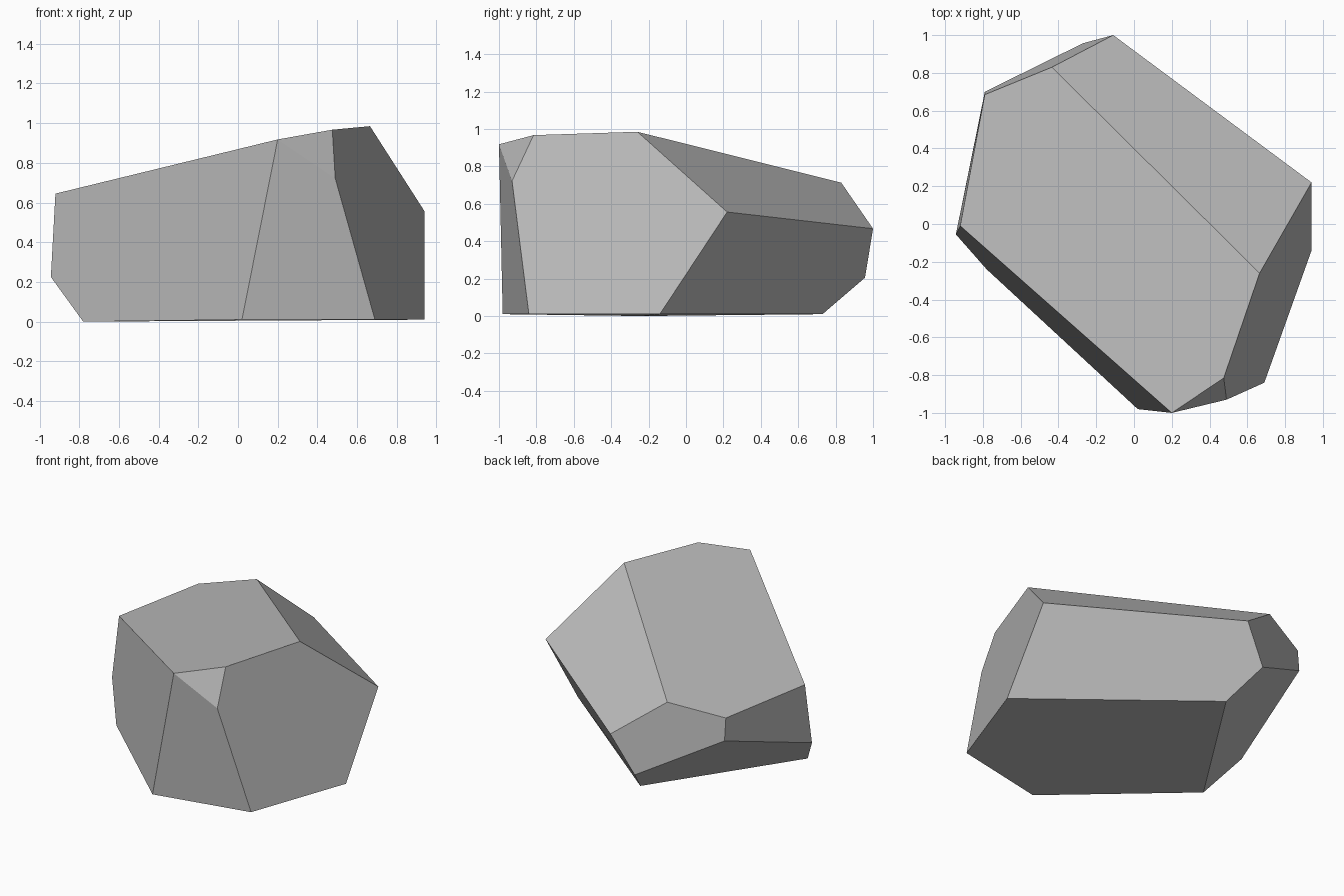
import bpy
import bmesh

if "Cube" in bpy.data.objects:
    bpy.data.objects.remove(bpy.data.objects["Cube"])

# Corner points of the faceted boulder, grouped by level
ground = [(0.94, -0.14, 0.01), (0.69, -0.84, 0.01), (0.02, -0.98, 0.01),
          (-0.78, -0.24, 0.0), (-0.155, 0.73, 0.01)]
middle = [(0.94, 0.22, 0.556), (-0.11, 1.0, 0.467), (-0.27, 0.957, 0.205),
          (-0.79, 0.70, 0.485), (-0.943, -0.055, 0.225), (0.49, -0.93, 0.722)]
top = [(0.665, -0.26, 0.985), (0.475, -0.815, 0.967), (0.20, -1.0, 0.918),
       (-0.92, -0.01, 0.645), (-0.79, 0.685, 0.641), (-0.435, 0.83, 0.713)]

# Wrap the corners in a hull and merge coplanar triangles into broad facets
bm = bmesh.new()
for p in ground + middle + top:
    bm.verts.new(p)
bmesh.ops.convex_hull(bm, input=bm.verts[:])
bmesh.ops.dissolve_limit(bm, angle_limit=0.08, verts=bm.verts[:], edges=bm.edges[:])
bmesh.ops.recalc_face_normals(bm, faces=bm.faces[:])

mesh = bpy.data.meshes.new("boulder")
bm.to_mesh(mesh)
bm.free()

# Plain grey stone
stone = bpy.data.materials.new("grey_stone")
stone.diffuse_color = (0.5, 0.5, 0.5, 1.0)
stone.use_nodes = True
stone.node_tree.nodes["Principled BSDF"].inputs["Base Color"].default_value = stone.diffuse_color
mesh.materials.append(stone)

boulder = bpy.data.objects.new("boulder", mesh)
bpy.context.collection.objects.link(boulder)
